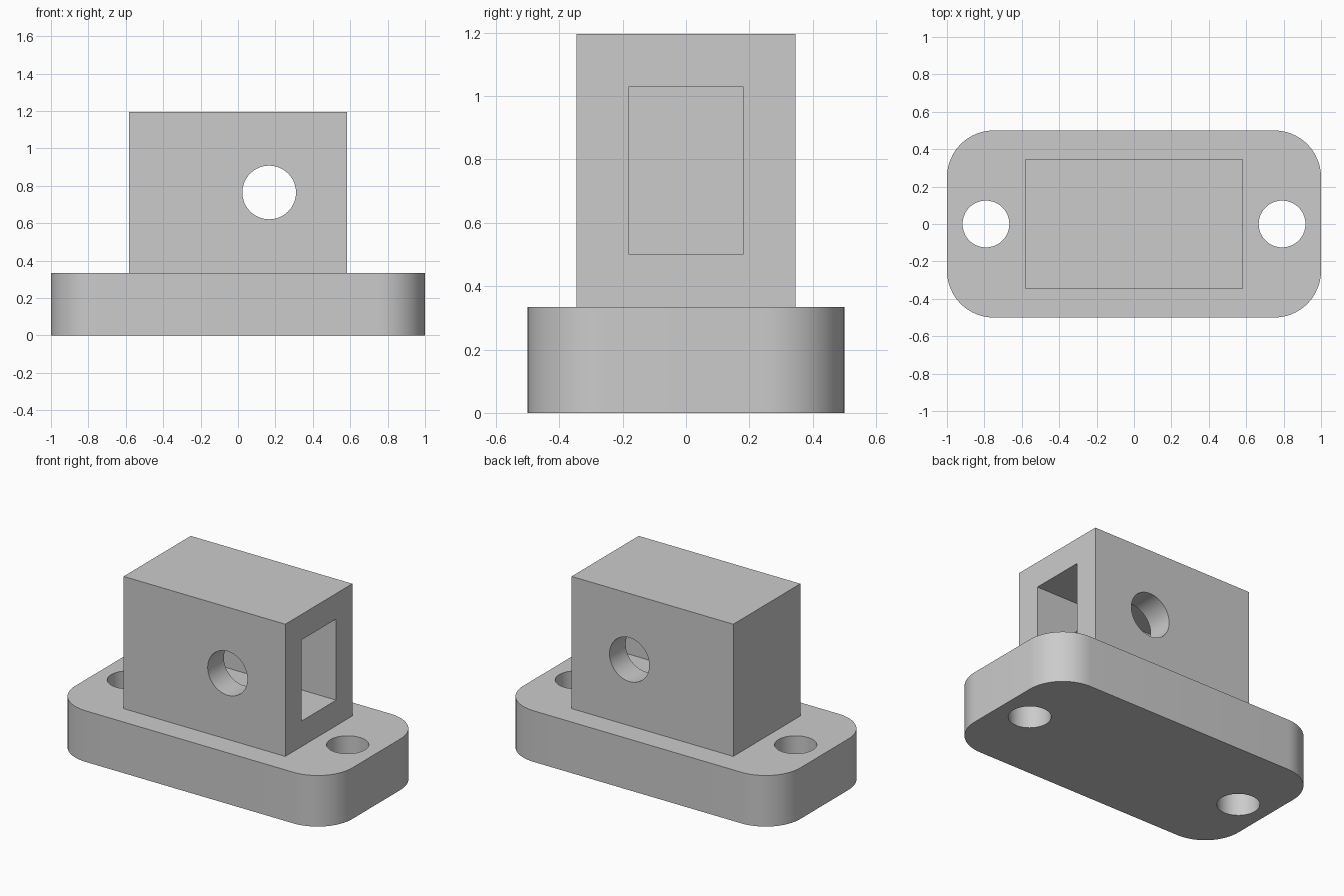
import bpy
import bmesh
from math import radians

default = bpy.data.objects.get("Cube")
if default:
    bpy.data.objects.remove(default, do_unlink=True)

MM = 1 / 12  # design unit: the plate is 24 long
PLATE_H, TOP = 4 * MM, 14.35 * MM
WALL = 2 * MM

grey = bpy.data.materials.new("plain_grey")
grey.use_nodes = True
colour = (0.6, 0.6, 0.6, 1)
grey.diffuse_color = colour
grey.node_tree.nodes["Principled BSDF"].inputs["Base Color"].default_value = colour


def box(name, low, high, corner=0):
    """Box between two corners, with optional rounded upright edges."""
    bm = bmesh.new()
    bmesh.ops.create_cube(bm, size=1)
    for v in bm.verts:
        v.co = [h if c > 0 else l for c, l, h in zip(v.co, low, high)]
    if corner:
        upright = [e for e in bm.edges
                   if abs(e.verts[0].co.z - e.verts[1].co.z) > 0.01]
        bmesh.ops.bevel(bm, geom=upright, offset=corner, segments=16,
                        profile=0.5, affect='EDGES')
    mesh = bpy.data.meshes.new(name)
    bm.to_mesh(mesh)
    bm.free()
    mesh.materials.append(grey)
    ob = bpy.data.objects.new(name, mesh)
    bpy.context.collection.objects.link(ob)
    return ob


def rod(name, centre, radius, depth, rotation=(0, 0, 0)):
    bpy.ops.mesh.primitive_cylinder_add(vertices=64, radius=radius, depth=depth,
                                        location=centre, rotation=rotation)
    ob = bpy.context.object
    ob.name = name
    ob.data.materials.append(grey)
    return ob


def select(ob):
    bpy.ops.object.select_all(action='DESELECT')
    ob.select_set(True)
    bpy.context.view_layer.objects.active = ob


def cut(ob, cutter):
    """Subtract the cutter, then discard it."""
    cutter.hide_render = True
    mod = ob.modifiers.new("cut", 'BOOLEAN')
    mod.operation = 'DIFFERENCE'
    mod.solver = 'EXACT'
    mod.object = cutter
    select(ob)
    bpy.ops.object.modifier_apply(modifier=mod.name)
    bpy.data.objects.remove(cutter, do_unlink=True)


# Rounded base plate with a screw hole at each end
plate = box("base_plate", (-1, -0.5, 0), (1, 0.5, PLATE_H), corner=3 * MM)
for side in (-1, 1):
    cut(plate, rod("screw_hole", (side * 9.5 * MM, 0, PLATE_H / 2), 1.5 * MM, 1))

# Upright housing, with a blind pocket open at one end
half_x, half_y = 7 * MM, 4.15 * MM
housing = box("housing", (-half_x, -half_y, PLATE_H), (half_x, half_y, TOP))
cut(housing, box("pocket", (-half_x + WALL, -half_y + WALL, PLATE_H + WALL),
                 (half_x + WALL, half_y - WALL, TOP - WALL)))

# Cross hole through both long walls
cut(housing, rod("cross_hole", (WALL, 0, (PLATE_H + TOP) / 2), 1.72 * MM, 2,
                 (radians(90), 0, 0)))

for part in (plate, housing):
    select(part)
    bpy.ops.object.shade_smooth_by_angle(angle=radians(30))
